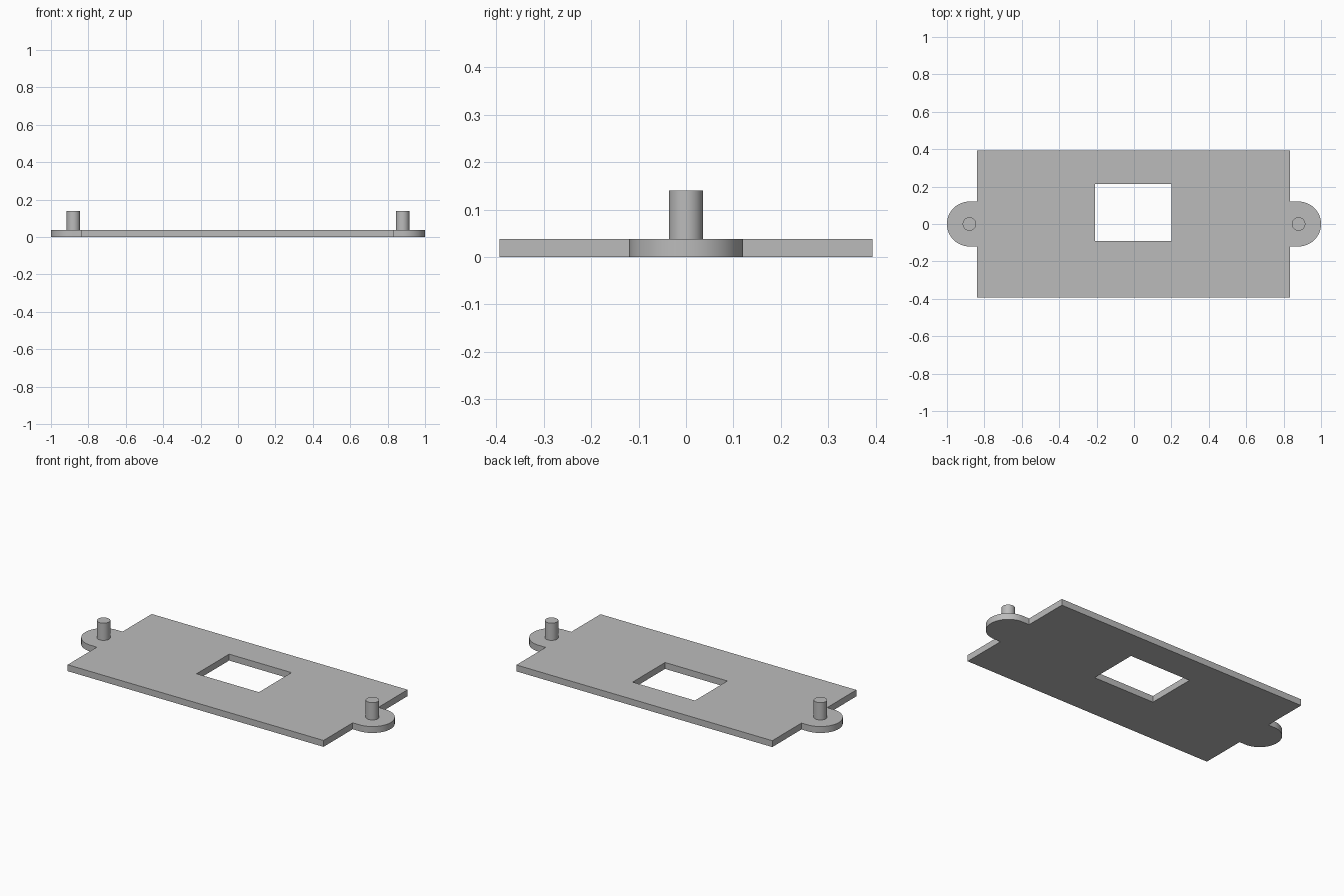
import bpy, bmesh
from math import radians, cos, sin

cube = bpy.data.objects.get("Cube")
if cube:
    bpy.data.objects.remove(cube, do_unlink=True)

GREY = (0.5, 0.5, 0.5, 1)
mat = bpy.data.materials.new("plain grey")
mat.use_nodes = True
mat.diffuse_color = GREY
mat.node_tree.nodes["Principled BSDF"].inputs["Base Color"].default_value = GREY

THICK = 0.038
TAB_X, TAB_R = 0.88, 0.12
PIN_R, PIN_TOP = 0.036, 0.14
LEFT, RIGHT, DEPTH = 0.835, -0.84, 0.393


def finish(obj):
    obj.data.materials.append(mat)
    bpy.ops.object.select_all(action='DESELECT')
    obj.select_set(True)
    bpy.context.view_layer.objects.active = obj
    bpy.ops.object.shade_smooth_by_angle(angle=radians(30))


def tab(side, edge):
    """Rounded ear on one end, counter-clockwise, with straight sides to the plate."""
    steps = 32
    arc = [(side * (TAB_X + TAB_R * cos(a)), side * TAB_R * sin(a))
           for a in (radians(-90 + 180 * i / steps) for i in range(steps + 1))]
    return [(edge, -side * TAB_R)] + arc + [(edge, side * TAB_R)]


# Plate with both ears and a rectangular window
outline = ([(RIGHT, -DEPTH), (LEFT, -DEPTH)] + tab(1, LEFT)
           + [(LEFT, DEPTH), (RIGHT, DEPTH)] + tab(-1, RIGHT))
window = [(-0.208, -0.09), (0.2, -0.09), (0.2, 0.214), (-0.208, 0.214)]

bm = bmesh.new()
edges = []
for loop in (outline, window):
    verts = [bm.verts.new((x, y, 0)) for x, y in loop]
    edges += [bm.edges.new((v, verts[i - 1])) for i, v in enumerate(verts)]
bmesh.ops.triangle_fill(bm, edges=edges, use_beauty=True, normal=(0, 0, 1))
top = bmesh.ops.extrude_face_region(bm, geom=bm.faces[:], use_keep_orig=True)["geom"]
bmesh.ops.translate(bm, vec=(0, 0, THICK),
                    verts=[g for g in top if isinstance(g, bmesh.types.BMVert)])
bmesh.ops.recalc_face_normals(bm, faces=bm.faces[:])
mesh = bpy.data.meshes.new("base_plate")
bm.to_mesh(mesh)
bm.free()
plate = bpy.data.objects.new("base_plate", mesh)
bpy.context.collection.objects.link(plate)
finish(plate)

# Locating pin standing on each ear
for name, side in (("left_pin", 1), ("right_pin", -1)):
    bottom = THICK - 0.01
    bpy.ops.mesh.primitive_cylinder_add(
        vertices=40, radius=PIN_R, depth=PIN_TOP - bottom,
        location=(side * TAB_X, 0, (PIN_TOP + bottom) / 2))
    pin = bpy.context.object
    pin.name = name
    finish(pin)
